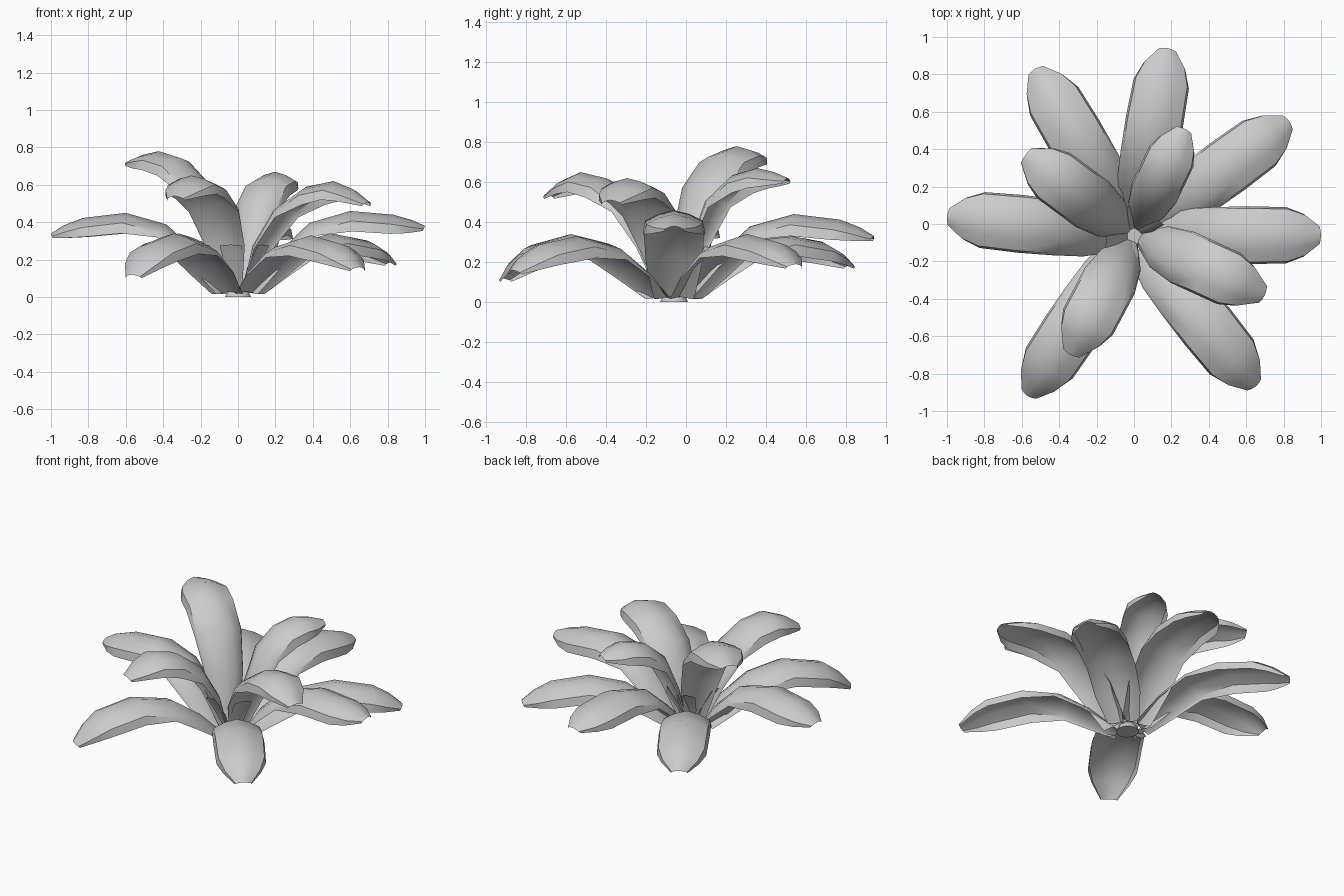
import bpy
import bmesh
import math
from mathutils import Vector

if "Cube" in bpy.data.objects:
    bpy.data.objects.remove(bpy.data.objects["Cube"])

CENTER = Vector((0, -0.06, 0))

grey = bpy.data.materials.new("leaf_grey")
grey.use_nodes = True
grey.diffuse_color = (0.6, 0.6, 0.6, 1)
grey.node_tree.nodes["Principled BSDF"].inputs["Base Color"].default_value = (0.6, 0.6, 0.6, 1)


def finish(name, bm):
    mesh = bpy.data.meshes.new(name)
    bm.to_mesh(mesh)
    bm.free()
    obj = bpy.data.objects.new(name, mesh)
    bpy.context.collection.objects.link(obj)
    mesh.materials.append(grey)
    bpy.ops.object.select_all(action="DESELECT")
    obj.select_set(True)
    bpy.context.view_layer.objects.active = obj
    bpy.ops.object.shade_smooth_by_angle(angle=math.radians(40))
    return obj


def leaf(name, tip, profile, widths, droop, lips):
    """Sweep an arched strip with turned-down lips towards tip; profile is (radius, height)."""
    out = Vector((tip[0], tip[1], 0)) - CENTER
    out.normalize()
    side = Vector((-out.y, out.x, 0))
    bm = bmesh.new()
    rows = []
    for i, ((r, z), w, lip) in enumerate(zip(profile, widths, lips)):
        a, b = profile[max(i - 1, 0)], profile[min(i + 1, len(profile) - 1)]
        along = Vector((b[0] - a[0], b[1] - a[1])).normalized()
        normal = Vector((0, 0, along.x)) - out * along.y
        ridge = CENTER + out * r + Vector((0, 0, z))
        edge_drop = droop * w / max(widths)
        row = []
        for s, extra in ((-1, lip), (-0.93, 0), (-0.5, 0), (0, 0), (0.5, 0), (0.93, 0), (1, lip)):
            p = ridge + side * (s * w) - normal * (edge_drop * abs(s) ** 1.6 + extra)
            p.z = max(p.z, 0.015)
            row.append(bm.verts.new(p))
        rows.append(row)
    for low, high in zip(rows, rows[1:]):
        for j in range(len(low) - 1):
            bm.faces.new((low[j], high[j], high[j + 1], low[j + 1]))
    bmesh.ops.recalc_face_normals(bm, faces=bm.faces)
    if sum(f.normal.z * f.calc_area() for f in bm.faces) < 0:
        bmesh.ops.reverse_faces(bm, faces=bm.faces)
    return finish(name, bm)


LIPS = (0.005, 0.01, 0.02, 0.05, 0.045, 0.03, 0.01)

# Lower ring of long leaves: tip x, tip y, tip height, arch height
LOWER = [(-1.0, 0.04, 0.34, 0.45), (-0.53, 0.83, 0.19, 0.34), (0.18, 0.94, 0.33, 0.44),
         (0.83, 0.55, 0.19, 0.34), (1.0, -0.06, 0.38, 0.46), (0.65, -0.87, 0.16, 0.33),
         (-0.57, -0.92, 0.12, 0.34)]
for n, (x, y, tz, az) in enumerate(LOWER):
    length = (Vector((x, y, 0)) - CENTER).length
    path = [(0.07, 0.03), (0.21, az * 0.5), (0.38 * length, az * 0.86), (0.6 * length, az),
            (0.83 * length, az * 0.75 + tz * 0.25), (0.93 * length, az * 0.4 + tz * 0.6),
            (length, tz)]
    leaf(f"lower_leaf_{n + 1}", (x, y), path,
         (0.1, 0.14, 0.15, 0.155, 0.15, 0.115, 0.05), 0.06, LIPS)

# Upper leaves: tip x, tip y, tip height, arch height, half width
UPPER = [(-0.58, 0.37, 0.73, 0.78, 0.15), (0.27, 0.51, 0.62, 0.67, 0.13),
         (0.7, -0.38, 0.51, 0.62, 0.15), (-0.34, -0.7, 0.54, 0.65, 0.15)]
for n, (x, y, tz, az, w) in enumerate(UPPER):
    length = (Vector((x, y, 0)) - CENTER).length
    path = [(0.03, 0.03), (0.1, az * 0.45), (0.3 * length, az * 0.77), (0.52 * length, az * 0.95),
            (0.73 * length, az), (0.88 * length, az * 0.6 + tz * 0.4), (length, tz)]
    leaf(f"upper_leaf_{n + 1}", (x, y), path,
         [w * k for k in (0.35, 0.8, 1, 1, 1, 0.8, 0.35)], 0.055, LIPS)

# Short sprouts inside the crown
for n in range(5):
    a = math.radians(40 + 72 * n)
    leaf(f"sprout_{n + 1}", CENTER.xy + Vector((math.cos(a), math.sin(a))),
         [(0.03, 0.03), (0.08, 0.16), (0.15, 0.28)], (0.02, 0.05, 0.06), 0.01, (0.002,) * 3)

# Tapered stem base
bm = bmesh.new()
bmesh.ops.create_cone(bm, cap_ends=True, segments=12, radius1=0.07, radius2=0.05, depth=0.04)
bmesh.ops.translate(bm, verts=bm.verts, vec=CENTER + Vector((0, 0, 0.02)))
finish("stem_base", bm)
